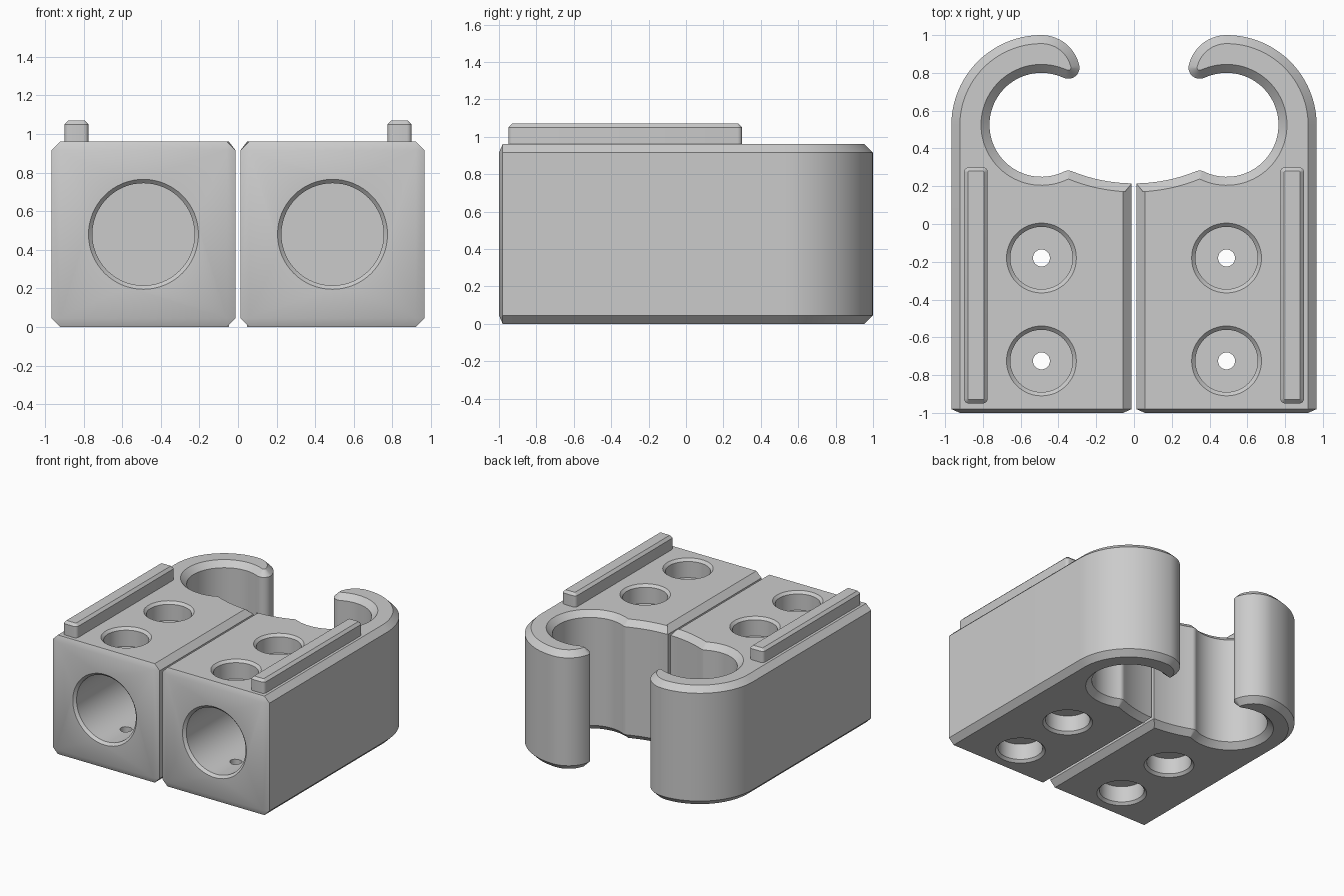
import bpy, bmesh, math
from mathutils import Vector, Matrix

if "Cube" in bpy.data.objects:
    bpy.data.objects.remove(bpy.data.objects["Cube"])

grey = bpy.data.materials.new("plain grey")
grey.diffuse_color = (0.6, 0.6, 0.6, 1)
grey.use_nodes = True
grey.node_tree.nodes["Principled BSDF"].inputs["Base Color"].default_value = grey.diffuse_color

X0, X1, XC = 0.0125, 0.967, 0.49      # inner side, outer side, hole axis
TOP, CH, FR = 0.96, 0.045, 0.02       # height, chamfer, front chamfer depth


def arc(cx, cy, r, a0, a1, n):
    return [Vector((cx + r * math.cos(math.radians(a0 + (a1 - a0) * i / n)),
                    cy + r * math.sin(math.radians(a0 + (a1 - a0) * i / n)))) for i in range(n + 1)]


def inset(pts, d):
    """Mitred inward offset of a counter-clockwise loop."""
    out = []
    for i, p in enumerate(pts):
        a, b = (p - pts[i - 1]).normalized(), (pts[(i + 1) % len(pts)] - p).normalized()
        na, nb = Vector((-a.y, a.x)), Vector((-b.y, b.x))
        out.append(p + (na + nb) * d / (1 + na.dot(nb)))
    return out


def new_object(name, bm):
    bmesh.ops.remove_doubles(bm, verts=bm.verts, dist=0.0003)
    bmesh.ops.recalc_face_normals(bm, faces=bm.faces)
    me = bpy.data.meshes.new(name)
    bm.to_mesh(me)
    bm.free()
    me.materials.append(grey)
    ob = bpy.data.objects.new(name, me)
    bpy.context.collection.objects.link(ob)
    return ob


def stack(name, levels):
    """Skin a closed solid through (z, loop) levels."""
    bm = bmesh.new()
    rings = [[bm.verts.new((p.x, p.y, z)) for p in loop] for z, loop in levels]
    n = len(rings[0])
    for lo, hi in zip(rings, rings[1:]):
        for i in range(n):
            j = (i + 1) % n
            bm.faces.new((lo[i], lo[j], hi[j], hi[i]))
    bm.faces.new(rings[0][::-1])
    bm.faces.new(rings[-1])
    return new_object(name, bm)


def cut(ob, profile, seg, matrix):
    """Subtract a stepped round hole given as (distance, radius) pairs."""
    cutter = stack("hole_cutter", [(z, arc(0, 0, r, 0, 360 - 360 / seg, seg - 1)) for z, r in profile])
    cutter.data.transform(matrix)
    cutter.hide_render = True
    mod = ob.modifiers.new("hole", 'BOOLEAN')
    mod.operation, mod.solver, mod.object = 'DIFFERENCE', 'EXACT', cutter
    apply(ob, mod)
    bpy.data.objects.remove(cutter)


def apply(ob, mod):
    bpy.context.view_layer.objects.active = ob
    bpy.ops.object.modifier_apply(modifier=mod.name)


def finish(ob):
    """Mirror to the other side and smooth the curved walls."""
    apply(ob, ob.modifiers.new("mirror", 'MIRROR'))
    bpy.ops.object.select_all(action='DESELECT')
    ob.select_set(True)
    bpy.context.view_layer.objects.active = ob
    bpy.ops.object.shade_smooth_by_angle(angle=math.radians(30))


# Block outline with curled clip arm, counter-clockwise
front = [Vector(p) for p in ((X0, -1 + FR), (X0 + CH, -1), (X1 - CH, -1), (X1, -1 + FR))]
back = arc(XC, 0.523, X1 - XC, 0, 90, 24)             # outer bend
back += arc(XC, 0.795, 0.205, 90, 166.5, 14)[1:]      # hook nose
back += arc(0.348, 0.829, 0.06, 166.5, 295, 14)[1:]   # rounded tip
back += arc(XC, 0.525, 0.275, 115, -116, 56)[1:]      # clip socket
back += arc(0.348, 0.233, 0.05, 64, 112.1, 6)[1:]     # small ridge
back += arc(0, 1.089, 0.874, -67.9, -89.2, 10)[1:]    # shallow centre hollow
full = front + back

# Chamfered loop: the front corners collapse onto the chamfer line
small = inset([Vector((X0, -1)), Vector((X1, -1))] + back, CH)[2:]
l, r = Vector((X0 + CH, -1 + FR)), Vector((X1 - CH, -1 + FR))
small = [l, l, r, r] + small
block = stack("clip_block", [(0, small), (CH, full), (TOP - CH, full), (TOP, small)])

# Large blind bore in the front face
cut(block, [(-0.02, 0.305), (0.02, 0.265), (1.05, 0.265)], 64,
    Matrix.Translation((XC, -1, 0.48)) @ Matrix.Rotation(math.radians(-90), 4, 'X'))

# Recesses above and below, joined by narrow through holes
recess = [(-0.02, 0.205), (0.02, 0.165), (0.15, 0.165)]
for y in (-0.18, -0.725):
    cut(block, recess, 48, Matrix.Translation((XC, y, 0)))
    cut(block, recess, 48, Matrix.Translation((XC, y, TOP)) @ Matrix.Rotation(math.pi, 4, 'X'))
    cut(block, [(-0.1, 0.045), (1.1, 0.045)], 24, Matrix.Translation((XC, y, 0)))
finish(block)

# Raised rail along the outer top edge
c = 0.025
loop = (arc(0.775 + c, -0.95 + c, c, 180, 270, 4) + arc(0.9 - c, -0.95 + c, c, 270, 360, 4)
        + arc(0.9 - c, 0.3 - c, c, 0, 90, 4) + arc(0.775 + c, 0.3 - c, c, 90, 180, 4))
rail = stack("top_rail", [(TOP - 0.01, loop), (1.05, loop), (1.07, inset(loop, 0.02))])
finish(rail)
